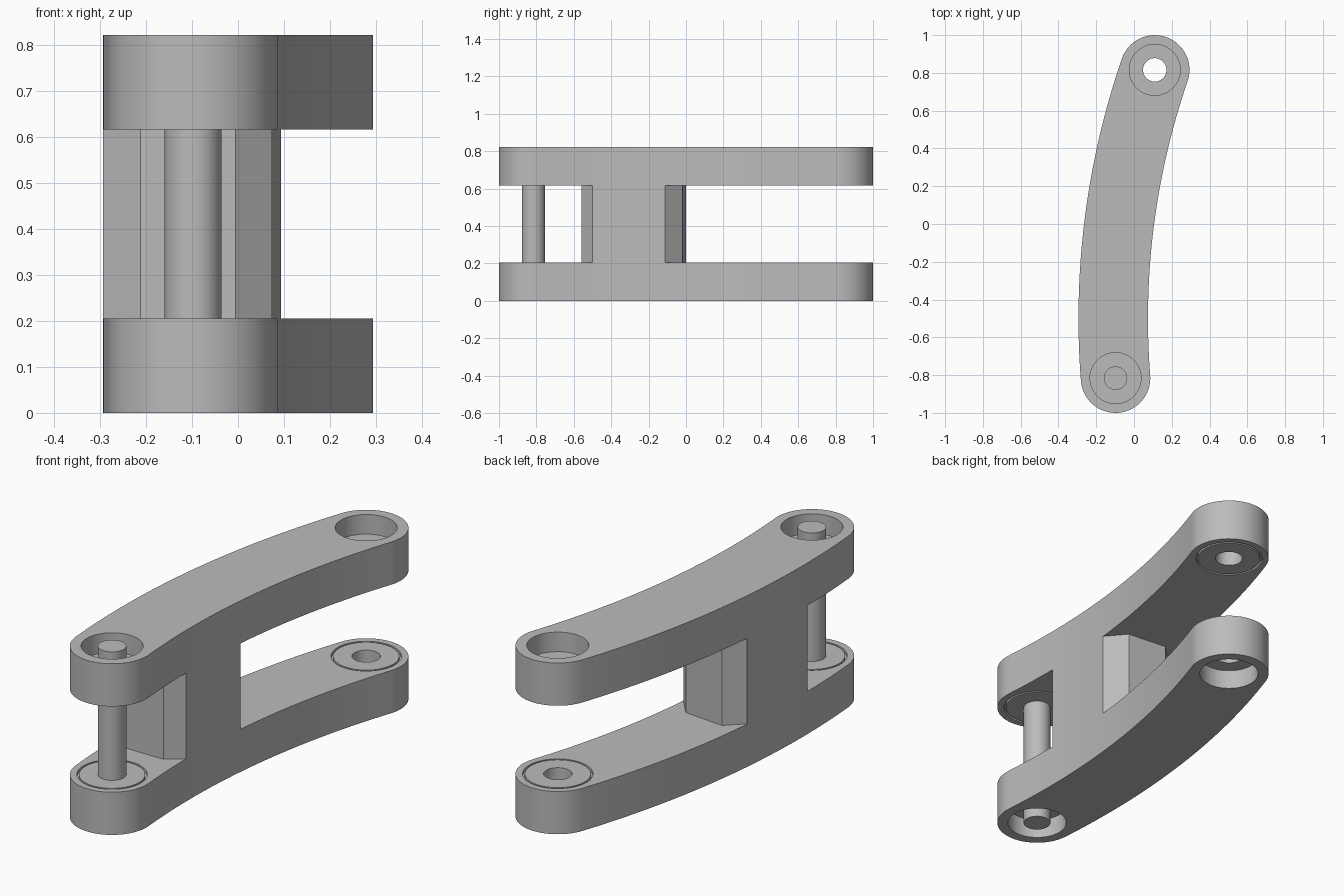
import bpy, bmesh
from math import pi, sin, cos, asin
from mathutils import Vector, Matrix

if "Cube" in bpy.data.objects:
    bpy.data.objects.remove(bpy.data.objects["Cube"], do_unlink=True)

HEIGHT, PLATE = 0.822, 0.205            # overall height, plate thickness
LOW, HIGH = PLATE, HEIGHT - PLATE       # gap between the plates
RADIUS, HALF = 4.05, 0.184              # centreline radius, half width of arm
BEND = Vector((-0.11 + RADIUS, -0.5))   # centre of the bend
END_Y = 0.816
PIN_R = 0.062

grey = bpy.data.materials.new("plain grey")
grey.use_nodes = True
colour = (0.5, 0.5, 0.5, 1)
grey.diffuse_color = colour
grey.node_tree.nodes["Principled BSDF"].inputs["Base Color"].default_value = colour


def on_arc(angle, offset):
    """Point on the bend, offset outwards from the centreline."""
    r = RADIUS + offset
    return BEND + Vector((-r * cos(angle), r * sin(angle)))


def finish(name, bm):
    bmesh.ops.recalc_face_normals(bm, faces=bm.faces)
    mesh = bpy.data.meshes.new(name)
    bm.to_mesh(mesh)
    bm.free()
    mesh.materials.append(grey)
    obj = bpy.data.objects.new(name, mesh)
    bpy.context.collection.objects.link(obj)
    return obj


def prism(name, outline, z0, z1):
    bm = bmesh.new()
    face = bm.faces.new([bm.verts.new((p[0], p[1], z0)) for p in outline])
    top = bmesh.ops.extrude_face_region(bm, geom=[face])["geom"]
    moved = [v for v in top if isinstance(v, bmesh.types.BMVert)]
    bmesh.ops.translate(bm, verts=moved, vec=(0, 0, z1 - z0))
    return finish(name, bm)


def cylinder(name, centre, r, z0, z1):
    bm = bmesh.new()
    bmesh.ops.create_cone(bm, cap_ends=True, segments=64, radius1=r, radius2=r, depth=z1 - z0,
                          matrix=Matrix.Translation((centre.x, centre.y, (z0 + z1) / 2)))
    return finish(name, bm)


def ring(name, centre, r0, r1, z0, z1):
    bm = bmesh.new()
    axis = (centre.x, centre.y, 0)
    corners = [(r0, z0), (r1, z0), (r1, z1), (r0, z1)]
    v = [bm.verts.new((centre.x + r, centre.y, z)) for r, z in corners]
    edges = [bm.edges.new((v[i], v[i - 1])) for i in range(4)]
    bmesh.ops.spin(bm, geom=v + edges, cent=axis, axis=(0, 0, 1), angle=2 * pi, steps=64)
    bmesh.ops.remove_doubles(bm, verts=bm.verts, dist=1e-4)
    return finish(name, bm)


def cut(obj, cutter):
    mod = obj.modifiers.new("cut", "BOOLEAN")
    mod.operation, mod.solver, mod.object = "DIFFERENCE", "EXACT", cutter
    bpy.context.view_layer.objects.active = obj
    bpy.ops.object.modifier_apply(modifier=mod.name)
    bpy.data.objects.remove(cutter, do_unlink=True)


def smooth(obj):
    bpy.ops.object.select_all(action="DESELECT")
    obj.select_set(True)
    bpy.context.view_layer.objects.active = obj
    bpy.ops.object.shade_smooth_by_angle(angle=pi / 7)


# Curved arm outline with round ends
a0, a1 = asin((-END_Y + 0.5) / RADIUS), asin((END_Y + 0.5) / RADIUS)
front, back = on_arc(a0, 0), on_arc(a1, 0)
N = 32
angles = [a0 + (a1 - a0) * i / N for i in range(N + 1)]
outline = [on_arc(a, HALF) for a in angles]
for i in range(1, N):
    t = pi - a1 - pi * i / N
    outline.append(back + HALF * Vector((cos(t), sin(t))))
outline += [on_arc(a, -HALF) for a in reversed(angles)]
for i in range(1, N):
    t = -a0 - pi * i / N
    outline.append(front + HALF * Vector((cos(t), sin(t))))
body = prism("fork_arm", outline, 0, HEIGHT)

# Gaps at both ends, leaving a web with chamfered ends between the plates
front_gap = [(-1, -2), (1, -2), (1, -0.5), (0.075, -0.5), (-0.005, -0.56),
             (-0.212, -0.56), (-0.295, -0.5), (-1, -0.5)]
back_gap = [(1, 2), (-1, 2), (-1, -0.01), (-0.27, -0.077), (-0.19, 0),
            (0.015, -0.02), (0.095, -0.115), (1, -0.2)]
for gap in (front_gap, back_gap):
    cut(body, prism("gap_cutter", gap, LOW, HIGH))

# Outer pockets and inner ring grooves at each end
POCKET, GROOVE = 0.094, 0.015
for centre in (front, back):
    for z0, z1 in ((-0.1, POCKET), (HEIGHT - POCKET, HEIGHT + 0.1)):
        cut(body, cylinder("pocket_cutter", centre, 0.135, z0, z1))
    for z0, z1 in ((LOW - GROOVE, LOW + 0.05), (HIGH - 0.05, HIGH + GROOVE)):
        cut(body, ring("groove_cutter", centre, 0.144, 0.153, z0, z1))

# Open bore at the back end
cut(body, cylinder("bore_cutter", back, PIN_R, -0.1, HEIGHT + 0.1))
smooth(body)

# Pivot pin at the front end
smooth(cylinder("pivot_pin", front, PIN_R, 0, HEIGHT))
